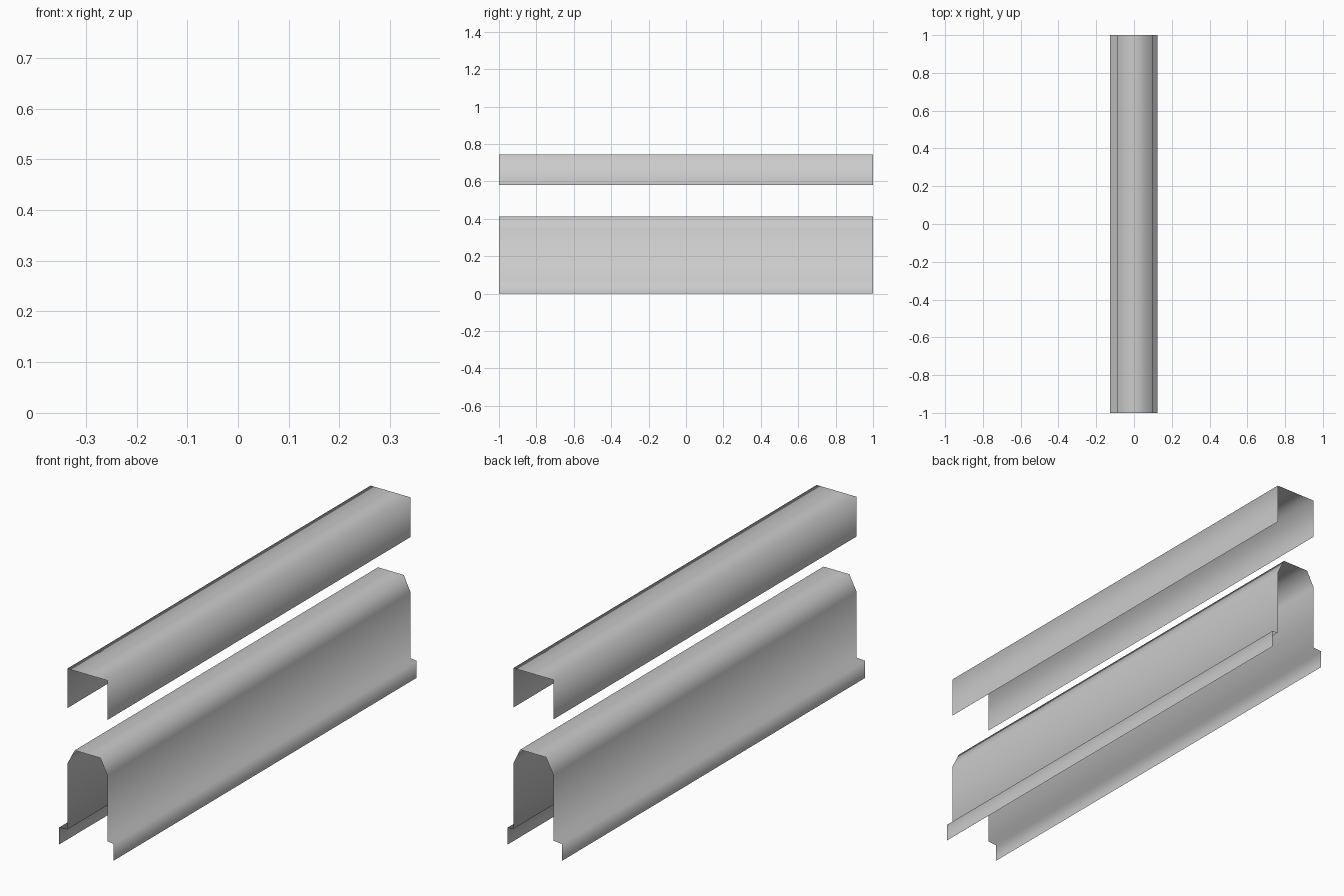
import bpy
import bmesh

cube = bpy.data.objects.get("Cube")
if cube:
    bpy.data.objects.remove(cube, do_unlink=True)

# Plain grey metal
metal = bpy.data.materials.new("grey_metal")
metal.use_nodes = True
grey = (0.6, 0.6, 0.6, 1)
metal.diffuse_color = grey
metal.node_tree.nodes["Principled BSDF"].inputs["Base Color"].default_value = grey


def sheet(name, profile, y0=-1.0, y1=1.0):
    """Extrude an open x-z profile along y into a smooth thin sheet."""
    bm = bmesh.new()
    front = [bm.verts.new((x, y0, z)) for x, z in profile]
    back = [bm.verts.new((x, y1, z)) for x, z in profile]
    for i in range(len(profile) - 1):
        face = bm.faces.new((front[i], front[i + 1], back[i + 1], back[i]))
        face.smooth = True
    mesh = bpy.data.meshes.new(name)
    bm.to_mesh(mesh)
    bm.free()
    mesh.materials.append(metal)
    obj = bpy.data.objects.new(name, mesh)
    bpy.context.collection.objects.link(obj)
    return obj


LEFT, RIGHT = -0.088, 0.097

# Upper channel: flat top with two hanging sides
sheet("upper_channel", [(LEFT, 0.58), (LEFT, 0.745), (RIGHT, 0.745), (RIGHT, 0.58)])

# Lower rail cover: chamfered top, tall walls, stepped foot flanges
sheet("lower_rail_cover", [
    (-0.127, 0), (-0.127, 0.071), (LEFT, 0.074), (LEFT, 0.348), (-0.054, 0.413),
    (0.065, 0.413), (RIGHT, 0.348), (RIGHT, 0.074), (0.125, 0.071), (0.125, 0),
])
